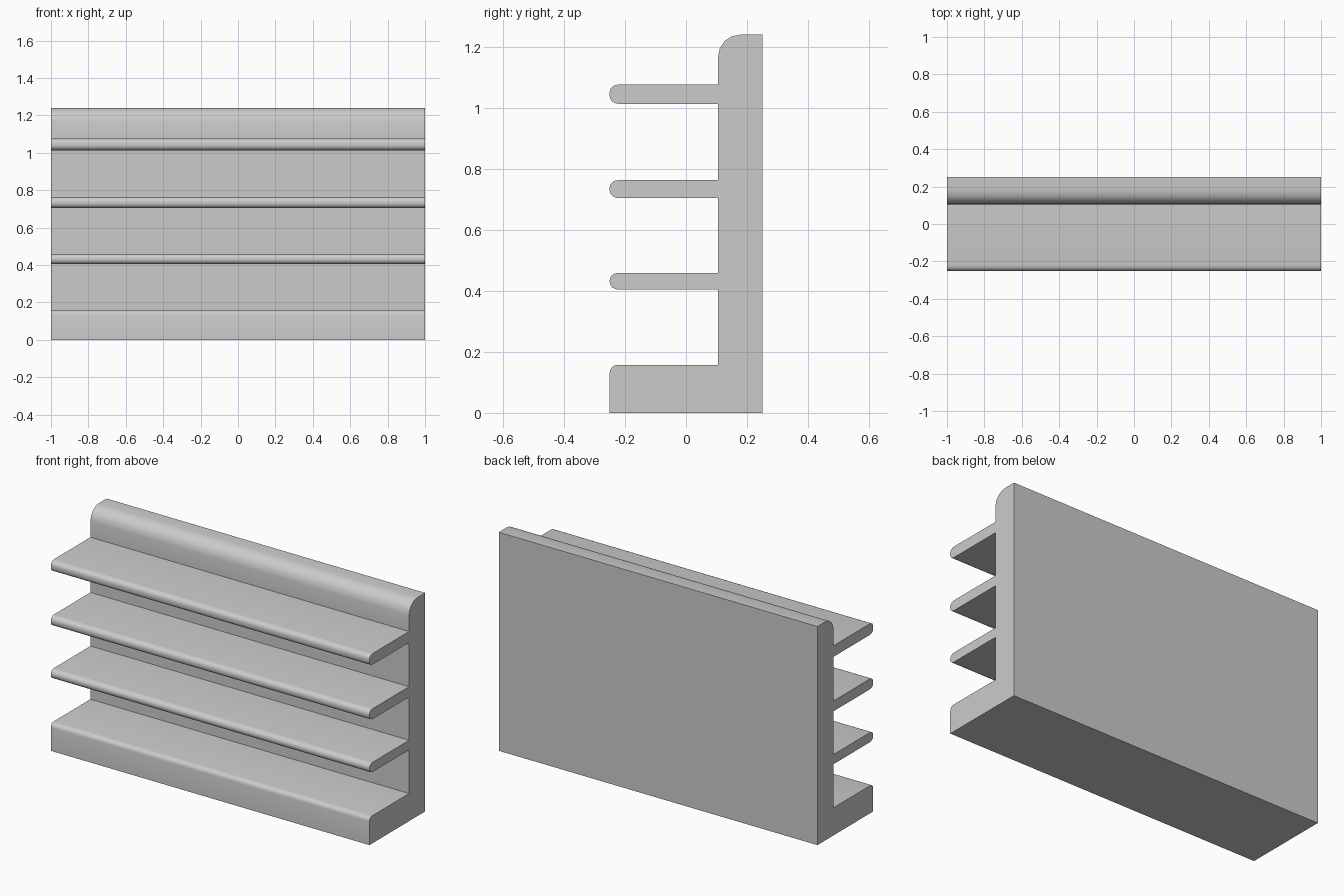
import bpy, bmesh, math

if "Cube" in bpy.data.objects:
    bpy.data.objects.remove(bpy.data.objects["Cube"])

HALF_LENGTH = 1.0
FRONT, PANEL, BACK, TOP = -0.25, 0.105, 0.25, 1.24
BASE_TOP = 0.157
SHELVES = [(0.404, 0.459), (0.704, 0.763), (1.013, 1.076)]  # underside, top


def corner(y, z, ry, rz, start, steps):
    """Quarter-round on a front corner, clockwise from angle start (degrees)."""
    cy = y + ry
    cz = z + rz if start == 270 else z - rz
    return [(cy + ry * math.cos(a), cz + rz * math.sin(a))
            for a in (math.radians(start - 90 * i / steps) for i in range(steps + 1))]


# Side profile: base step, rounded shelves, back panel with rounded top
profile = [(BACK, 0), (FRONT, 0)]
profile += corner(FRONT, BASE_TOP, 0.025, 0.025, 180, 4)
profile.append((PANEL, BASE_TOP))
for low, high in SHELVES:
    profile.append((PANEL, low))
    profile += corner(FRONT, low, 0.03, 0.024, 270, 4)
    profile += corner(FRONT, high, 0.03, 0.024, 180, 4)
    profile.append((PANEL, high))
profile += corner(PANEL, TOP, 0.074, 0.074, 180, 4)
profile.append((BACK, TOP))

# Extrude the profile along the length
bm = bmesh.new()
end = bm.faces.new([bm.verts.new((-HALF_LENGTH, y, z)) for y, z in profile])
side = bmesh.ops.extrude_face_region(bm, geom=[end], use_keep_orig=True)
new_verts = [g for g in side["geom"] if isinstance(g, bmesh.types.BMVert)]
bmesh.ops.translate(bm, verts=new_verts, vec=(2 * HALF_LENGTH, 0, 0))
bmesh.ops.recalc_face_normals(bm, faces=bm.faces)

mesh = bpy.data.meshes.new("tiered_shelf_rack")
bm.to_mesh(mesh)
bm.free()
rack = bpy.data.objects.new("tiered_shelf_rack", mesh)
bpy.context.collection.objects.link(rack)

# Smooth rounded edges, keep the sharp corners
bpy.context.view_layer.objects.active = rack
rack.select_set(True)
bpy.ops.object.shade_smooth_by_angle(angle=math.radians(30))
